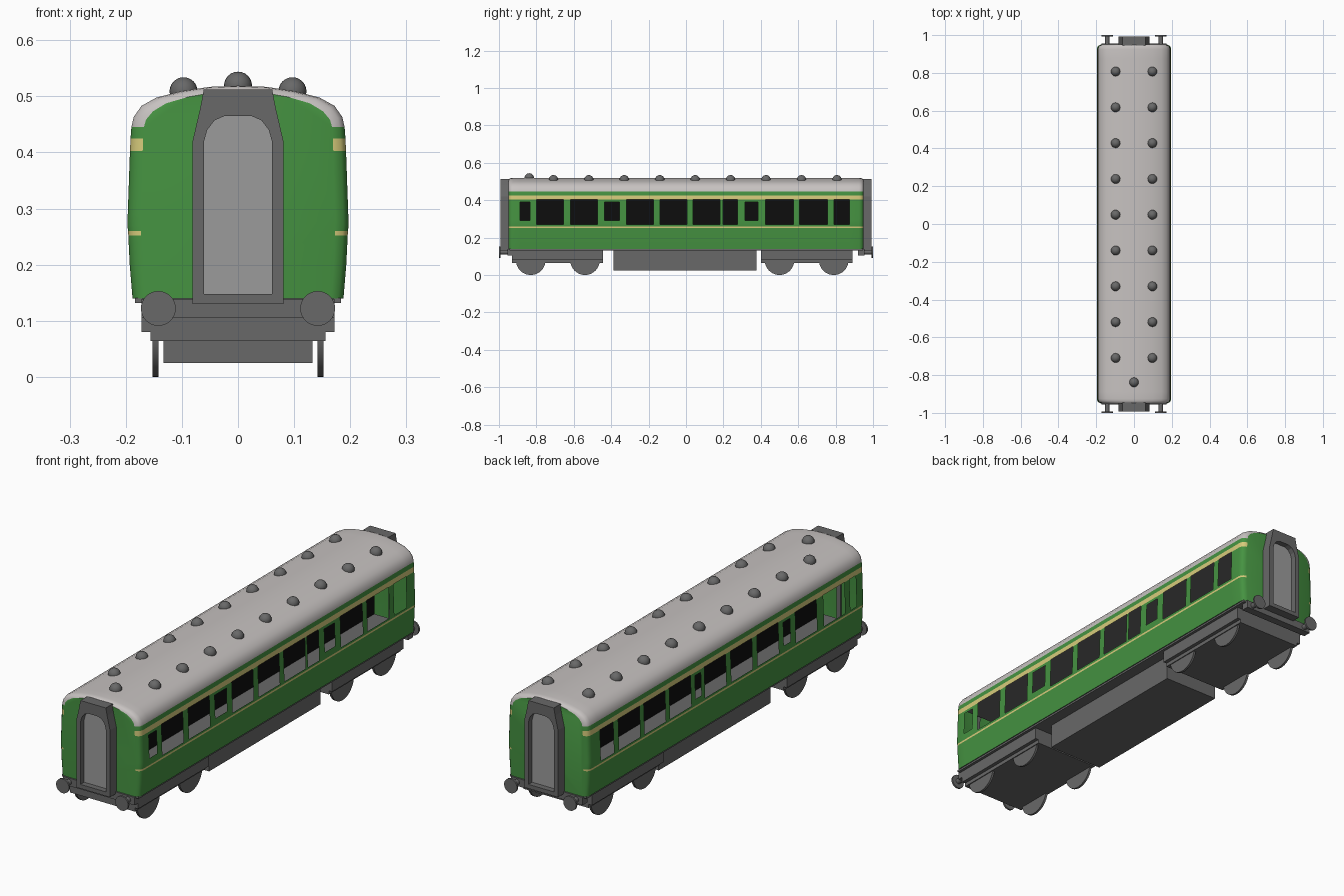
import bpy, bmesh, math
from mathutils import Matrix

if "Cube" in bpy.data.objects:
    bpy.data.objects.remove(bpy.data.objects["Cube"])


def mat(name, r, g, b):
    m = bpy.data.materials.new(name)
    m.diffuse_color = (r, g, b, 1)
    m.use_nodes = True
    m.node_tree.nodes["Principled BSDF"].inputs["Base Color"].default_value = m.diffuse_color
    return m


GREEN = mat("coach green", 0.06, 0.29, 0.053)
CREAM = mat("cream stripe", 0.68, 0.60, 0.20)
ROOF = mat("roof light grey", 0.57, 0.54, 0.53)
DARK = mat("dark grey", 0.14, 0.14, 0.14)
DOOR = mat("door grey", 0.33, 0.33, 0.33)
BLACK = mat("interior black", 0.004, 0.004, 0.004)


def finish(name, bm, mats, smooth=None):
    bmesh.ops.recalc_face_normals(bm, faces=bm.faces)
    me = bpy.data.meshes.new(name)
    bm.to_mesh(me)
    bm.free()
    ob = bpy.data.objects.new(name, me)
    bpy.context.collection.objects.link(ob)
    for m in mats:
        me.materials.append(m)
    if smooth:
        bpy.ops.object.select_all(action='DESELECT')
        ob.select_set(True)
        bpy.context.view_layer.objects.active = ob
        bpy.ops.object.shade_smooth_by_angle(angle=math.radians(smooth))
    return ob


def box(name, x0, x1, y0, y1, z0, z1, m):
    bm = bmesh.new()
    bmesh.ops.create_cube(bm, size=1)
    for v in bm.verts:
        v.co = ((x0 + x1) / 2 + v.co.x * (x1 - x0),
                (y0 + y1) / 2 + v.co.y * (y1 - y0),
                (z0 + z1) / 2 + v.co.z * (z1 - z0))
    return finish(name, bm, [m])


def cylinder(name, loc, r, depth, axis, m, seg=32):
    bm = bmesh.new()
    rot = Matrix.Rotation(math.pi / 2, 4, 'Y' if axis == 'x' else 'X')
    bmesh.ops.create_cone(bm, cap_ends=True, segments=seg, radius1=r, radius2=r,
                          depth=depth, matrix=Matrix.Translation(loc) @ rot)
    return finish(name, bm, [m], 40)


# Windows on each side: (start y, end y, is small)
RIGHT = [(-.888, -.835, 1), (-.80, -.655, 0), (-.617, -.473, 0), (-.436, -.356, 1),
         (-.318, -.174, 0), (-.139, .005, 0), (.037, .182, 0), (.198, .275, 0),
         (.315, .385, 1), (.425, .575, 0), (.607, .757, 0), (.79, .875, 0)]
LEFT = [(-.888, -.845, 0), (-.81, -.665, 0), (-.617, -.473, 0), (-.436, -.39, 1),
        (-.355, -.21, 0), (-.175, -.03, 0), (.005, .15, 0), (.175, .215, 1),
        (.245, .39, 0), (.42, .565, 0), (.595, .74, 0), (.775, .865, 0)]

# Coach shell: cross-section lofted along y, window cells left open
HALF = [(.188, .14), (.193, .20), (.1955, .252), (.196, .26), (.197, .27), (.1965, .29),
        (.193, .39), (.1925, .403), (.1915, .425), (.19, .445), (.186, .463),
        (.172, .483), (.145, .498), (.10, .5095), (.05, .517)]
PROFILE = HALF + [(0, .519)] + [(-x, z) for x, z in reversed(HALF)]
ENDS = [(.95, .023), (.944, .009), (.937, .003), (.925, 0)]
stations = [(-y, i) for y, i in ENDS]
cuts = sorted({round(v, 4) for w in RIGHT + LEFT for v in w[:2]})
stations += [(y, 0) for y in cuts] + [(y, i) for y, i in reversed(ENDS)]

bm = bmesh.new()
rings = []
for y, inset in stations:
    ring = []
    for x, z in PROFILE:
        drop = min(max((z - .445) / .04, 0), 1) * inset * .45
        ring.append(bm.verts.new((x * (1 - inset / .195), y, z - drop)))
    rings.append(ring)


def is_window(c):
    for a, b, small in (RIGHT if c.x > 0 else LEFT):
        lo, hi = (.29, .39) if small else (.27, .403)
        if a < c.y < b and lo < c.z < hi:
            return True
    return False


n = len(PROFILE)
for a, b in zip(rings, rings[1:]):
    for i in range(n):
        j = (i + 1) % n
        quad = [a[i], a[j], b[j], b[i]]
        zs = (PROFILE[i][1] + PROFILE[j][1]) / 2
        c = sum((v.co for v in quad[1:]), quad[0].co.copy()) / 4
        if i < n - 1 and abs(c.x) > .1 and is_window(c):
            continue
        f = bm.faces.new(quad)
        if i == n - 1:
            f.material_index = 3
        elif zs > .445:
            f.material_index = 2
        elif .403 < zs < .425 or .252 < zs < .26:
            f.material_index = 1
for ring in (rings[0], rings[-1]):
    bm.faces.new(ring)
finish("coach_shell", bm, [GREEN, CREAM, ROOF, DARK], 30)

# Interior seen through the windows
box("inner_partition", -.003, .003, -.93, .93, .17, .435, BLACK)
box("inner_floor", -.185, .185, -.93, .93, .162, .17, DARK)
box("inner_ceiling", -.182, .182, -.93, .93, .435, .44, DARK)

# Gangway frames and doors at both ends
OUTER = [(.081, .13), (.081, .42), (.074, .45), (.067, .48), (.061, .512)]
INNER = [(.061, .148), (.061, .418), (.055, .44), (.042, .457), (.024, .465)]


def mirrored(pts):
    return pts + [(-x, z) for x, z in reversed(pts)]


for s, end in ((-1, "front"), (1, "back")):
    bm = bmesh.new()
    loops = [[bm.verts.new((x, s * y, z)) for x, z in mirrored(p)]
             for p, y in ((OUTER, .945), (OUTER, .993), (INNER, .993), (INNER, .945))]
    for a, b in zip(loops, loops[1:] + loops[:1]):
        for i in range(len(a)):
            j = (i + 1) % len(a)
            bm.faces.new((a[i], a[j], b[j], b[i]))
    finish(end + "_gangway_frame", bm, [DARK])

    bm = bmesh.new()
    f = bm.faces.new([bm.verts.new((x, s * .968, z)) for x, z in mirrored(INNER)])
    ext = bmesh.ops.extrude_face_region(bm, geom=[f])
    for v in ext["geom"]:
        if isinstance(v, bmesh.types.BMVert):
            v.co.y -= s * .015
    finish(end + "_gangway_door", bm, [DOOR])

    # Buffer beam and buffers
    ys = sorted((s * .92, s * .955))
    box(end + "_buffer_beam", -.172, .172, ys[0], ys[1], .105, .139, DARK)
    for x, side in ((-.142, "left"), (.142, "right")):
        cylinder(f"{end}_{side}_buffer_shaft", (x, s * .965, .122), .012, .06, 'y', DARK, 16)
        cylinder(f"{end}_{side}_buffer_head", (x, s * .996, .122), .031, .008, 'y', DARK)

# Underframe and central equipment box
box("underframe", -.184, .184, -.945, .945, .132, .141, DARK)
box("underfloor_box", -.133, .133, -.388, .377, .025, .135, DARK)

# Bogies with wheels
for name, y0, y1, wheels in (("front", -.93, -.445, (-.83, -.54)),
                             ("back", .40, .89, (.50, .79))):
    box(name + "_bogie_frame", -.172, .172, y0, y1, .08, .135, DARK)
    box(name + "_bogie_lower", -.156, .156, y0, y1, .064, .081, DARK)
    for k, y in enumerate(wheels):
        for x in (-.147, .147):
            side = "left" if x < 0 else "right"
            cylinder(f"{name}_{side}_wheel_{k + 1}", (x, y, .079), .079, .01, 'x', DARK, 40)

# Roof ventilator domes
spots = [(x, .807 - .1895 * i, .509) for x in (-.097, .097) for i in range(9)]
spots.append((0, -.838, .519))
for k, loc in enumerate(spots):
    bm = bmesh.new()
    bmesh.ops.create_uvsphere(bm, u_segments=20, v_segments=12, radius=.025,
                              matrix=Matrix.Translation(loc))
    low = [v for v in bm.verts if v.co.z < loc[2] - .014]
    bmesh.ops.delete(bm, geom=low, context='VERTS')
    finish(f"roof_vent_{k + 1}", bm, [DARK], 40)
